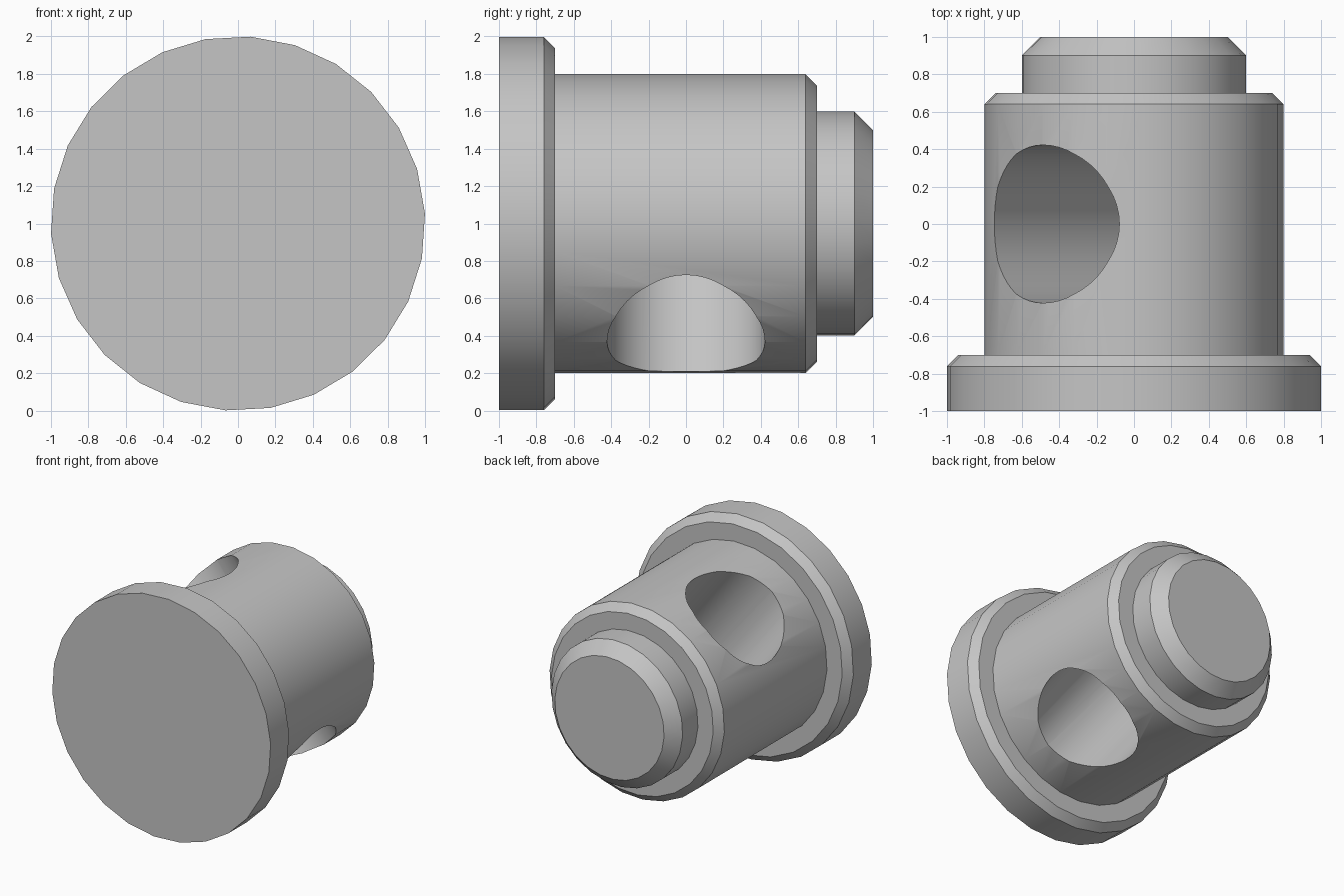
import bpy, bmesh, math
from mathutils import Matrix, Vector

cube = bpy.data.objects.get("Cube")
if cube:
    bpy.data.objects.remove(cube, do_unlink=True)

SIDES = 26
CENTRE = Vector((0, 0, 1))
TILT = math.radians(37.7)          # lean of the cross hole from vertical towards -x
AXIS = Vector((-math.sin(TILT), 0, math.cos(TILT)))

grey = bpy.data.materials.new("plain grey")
grey.use_nodes = True
colour = (0.56, 0.56, 0.56, 1)
grey.diffuse_color = colour
grey.node_tree.nodes["Principled BSDF"].inputs["Base Color"].default_value = colour


def add_object(name, bm):
    bmesh.ops.recalc_face_normals(bm, faces=bm.faces)
    mesh = bpy.data.meshes.new(name)
    bm.to_mesh(mesh)
    bm.free()
    mesh.materials.append(grey)
    obj = bpy.data.objects.new(name, mesh)
    bpy.context.collection.objects.link(obj)
    return obj


# Turned pin: flange, barrel and stepped nose, as (radius, y)
profile = [(1, -1), (1, -0.76), (0.94, -0.7), (0.8, -0.7), (0.8, 0.64),
           (0.74, 0.7), (0.6, 0.7), (0.6, 0.9), (0.5, 1)]
bm = bmesh.new()
side_dir = Vector((0, 1, 0)).cross(AXIS)
rings = []
for radius, y in profile:
    ring = []
    for i in range(SIDES):
        a = math.tau * i / SIDES
        offset = radius * (math.cos(a) * AXIS + math.sin(a) * side_dir)
        ring.append(bm.verts.new(CENTRE + offset + Vector((0, y, 0))))
    rings.append(ring)
for low, high in zip(rings, rings[1:]):
    for i in range(SIDES):
        j = (i + 1) % SIDES
        bm.faces.new((low[i], low[j], high[j], high[i]))
bm.faces.new(rings[0])
bm.faces.new(rings[-1])
pin = add_object("flanged_pin", bm)

# Cross hole cutter
bm = bmesh.new()
place = Matrix.Translation(CENTRE) @ Matrix.Rotation(-TILT, 4, "Y")
bmesh.ops.create_cone(bm, cap_ends=True, segments=52, radius1=0.422,
                      radius2=0.422, depth=3, matrix=place)
cutter = add_object("cross_hole_cutter", bm)
cutter.hide_render = True

# Cut the hole, then bake the result
cut = pin.modifiers.new("cross_hole", "BOOLEAN")
cut.operation = "DIFFERENCE"
cut.solver = "EXACT"
cut.object = cutter
bpy.ops.object.select_all(action="DESELECT")
bpy.context.view_layer.objects.active = pin
pin.select_set(True)
bpy.ops.object.modifier_apply(modifier=cut.name)
bpy.data.objects.remove(cutter, do_unlink=True)

# Smooth walls, crisp chamfers and rims
bpy.ops.object.shade_smooth_by_angle(angle=math.radians(30))
